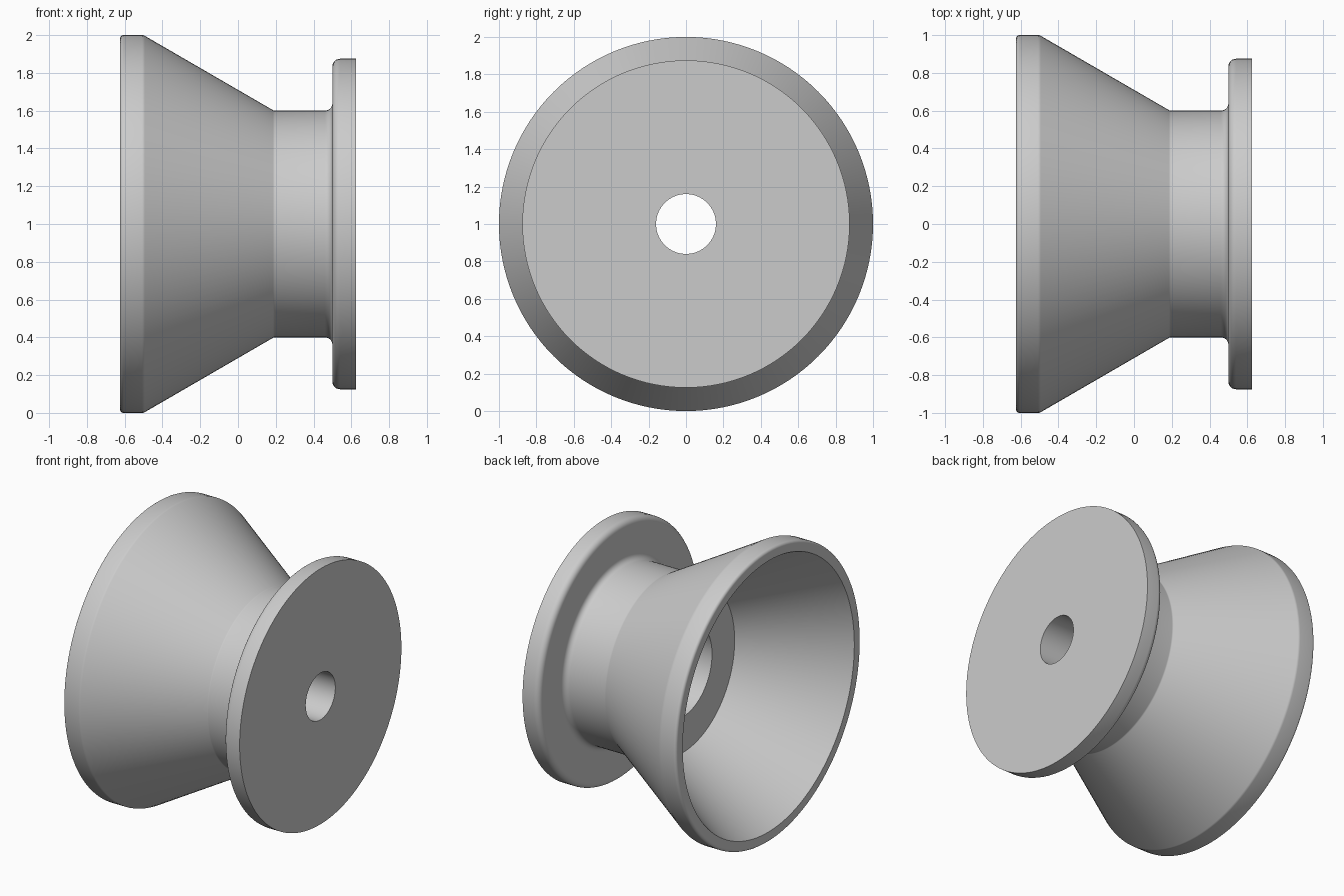
import bpy, bmesh, math
from mathutils import Vector, Matrix

cube = bpy.data.objects.get("Cube")
if cube:
    bpy.data.objects.remove(cube, do_unlink=True)

# One plain grey for the whole turned part
grey = bpy.data.materials.new("plain grey")
grey.use_nodes = True
colour = (0.6, 0.6, 0.6, 1)
grey.diffuse_color = colour
grey.node_tree.nodes["Principled BSDF"].inputs["Base Color"].default_value = colour


def rounded(corners, steps=6):
    """Closed profile of (x, radius, fillet) with arcs at the filleted corners."""
    points = []
    for i, (x, r, fillet) in enumerate(corners):
        p = Vector((x, r))
        if not fillet:
            points.append(p)
            continue
        a = (Vector(corners[i - 1][:2]) - p).normalized()
        b = (Vector(corners[(i + 1) % len(corners)][:2]) - p).normalized()
        half = a.angle(b) / 2
        centre = p + (a + b).normalized() * fillet / math.sin(half)
        start = p + a * fillet / math.tan(half) - centre
        end = p + b * fillet / math.tan(half) - centre
        sweep = start.angle_signed(end)
        for k in range(steps + 1):
            points.append(centre + Matrix.Rotation(-sweep * k / steps, 2) @ start)
    return points


def lathe(name, profile, segments=128):
    """Turn a closed profile around the x axis, at height 1."""
    bm = bmesh.new()
    verts = [bm.verts.new((p.x, 0, 1 + p.y)) for p in profile]
    edges = [bm.edges.new((v, verts[i - 1])) for i, v in enumerate(verts)]
    bmesh.ops.spin(bm, geom=verts + edges, cent=(0, 0, 1), axis=(1, 0, 0),
                   angle=math.tau, steps=segments, use_merge=True)
    bmesh.ops.remove_doubles(bm, verts=bm.verts, dist=0.0001)
    bmesh.ops.recalc_face_normals(bm, faces=bm.faces)
    mesh = bpy.data.meshes.new(name)
    bm.to_mesh(mesh)
    bm.free()
    mesh.materials.append(grey)
    obj = bpy.data.objects.new(name, mesh)
    bpy.context.collection.objects.link(obj)
    bpy.ops.object.select_all(action='DESELECT')
    obj.select_set(True)
    bpy.context.view_layer.objects.active = obj
    bpy.ops.object.shade_smooth_by_angle(angle=math.radians(25))
    return obj


lathe("flanged_cone_roller", rounded([
    # outside: cone rim, taper, neck and flange
    (-0.625, 1.0, 0.02),
    (-0.5, 1.0, 0.03),
    (0.19, 0.6, 0.02),
    (0.5, 0.6, 0.04),
    (0.5, 0.875, 0.04),
    (0.625, 0.875, 0),
    # inside: through hole, counterbore and conical hollow
    (0.625, 0.16, 0),
    (0.375, 0.16, 0),
    (0.375, 0.31, 0),
    (0.02, 0.31, 0),
    (0.02, 0.555, 0),
    (-0.625, 0.928, 0),
]))
